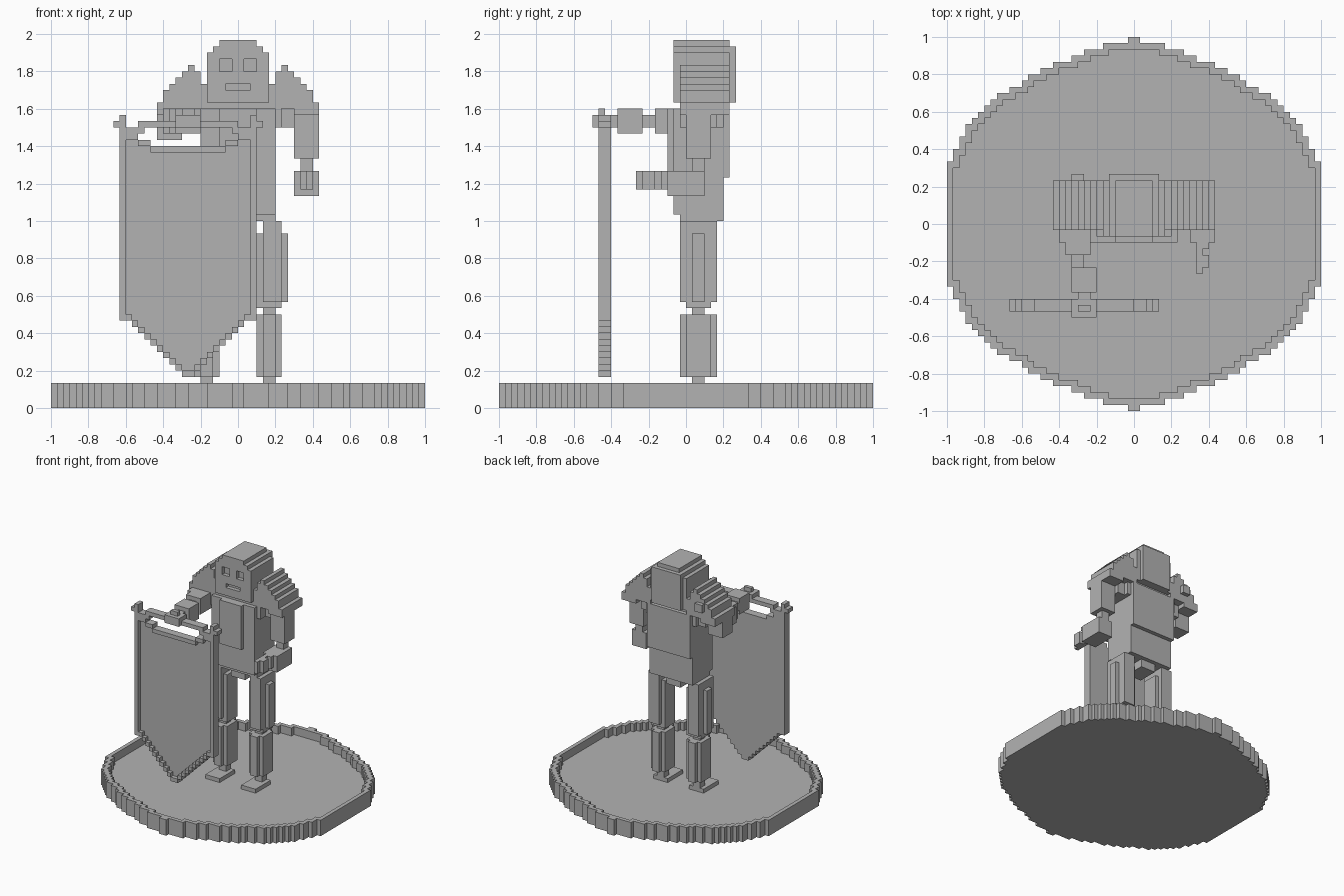
import bpy
import bmesh
from mathutils import Vector

UNIT = 1 / 30  # edge of one block

default_cube = bpy.data.objects.get("Cube")
if default_cube:
    bpy.data.objects.remove(default_cube, do_unlink=True)

stone = bpy.data.materials.new("plain grey")
stone.use_nodes = True
grey = (0.45, 0.45, 0.45, 1)
stone.diffuse_color = grey
stone.node_tree.nodes["Principled BSDF"].inputs["Base Color"].default_value = grey


def box(x0, x1, y0, y1, z0, z1):
    """Set of block cells filling a box."""
    return {(x, y, z) for x in range(x0, x1) for y in range(y0, y1) for z in range(z0, z1)}


def join(*boxes):
    """Union of several boxes."""
    cells = set()
    for bounds in boxes:
        cells |= box(*bounds)
    return cells


def mirrored(cells, centre=0):
    """Reflect cells left to right about a centre line."""
    return {(2 * centre - 1 - x, y, z) for x, y, z in cells}


def build(name, cells):
    """Make a mesh from the outer skin of the cells, with coplanar faces merged."""
    bm = bmesh.new()
    corners = {}

    def corner(position):
        key = tuple(position)
        if key not in corners:
            corners[key] = bm.verts.new(Vector(key) * UNIT)
        return corners[key]

    for cell in cells:
        for axis in range(3):
            for side in (0, 1):
                neighbour = list(cell)
                neighbour[axis] += 2 * side - 1
                if tuple(neighbour) in cells:
                    continue
                u, v = (axis + 1) % 3, (axis + 2) % 3
                loop = []
                for du, dv in ((0, 0), (1, 0), (1, 1), (0, 1)):
                    point = list(cell)
                    point[axis] += side
                    point[u] += du
                    point[v] += dv
                    loop.append(corner(point))
                bm.faces.new(loop if side else loop[::-1])
    bmesh.ops.dissolve_limit(bm, angle_limit=0.01, verts=bm.verts[:], edges=bm.edges[:])
    mesh = bpy.data.meshes.new(name)
    bm.to_mesh(mesh)
    bm.free()
    mesh.materials.append(stone)
    item = bpy.data.objects.new(name, mesh)
    bpy.context.scene.collection.objects.link(item)
    return item


# Display base: rounded tray with a raised rim
outline = [(30, 9), (26, 17), (24, 19), (15, 24.5), (7, 28), (0, 29.8)]


def half_width(distance):
    for (xa, ya), (xb, yb) in zip(outline, outline[1:]):
        if ya <= distance <= yb:
            return xa + (xb - xa) * (distance - ya) / (yb - ya)
    return outline[0][0]


disc = {(x, y) for x, y, z in box(-30, 30, -30, 30, 0, 1)
        if abs(x + 0.5) < half_width(abs(y + 0.5))}
near = [(i, j) for i in (-1, 0, 1) for j in (-1, 0, 1)]
tray = set()
for x, y in disc:
    on_rim = any((x + i, y + j) not in disc for i, j in near)
    tray |= {(x, y, z) for z in range(4 if on_rim else 2)}
build("base_tray", tray)

# Legs
foot = join((3, 7, -3, 3, 2, 3), (4, 6, 1, 3, 3, 5))
shin = join((3, 7, 0, 4, 5, 15), (4, 6, -1, 5, 5, 15))
knee = join((4, 6, 1, 3, 15, 16), (3, 7, 0, 4, 16, 17))
thigh = join((3, 7, 0, 4, 17, 28), (4, 7, -1, 5, 17, 30), (7, 8, 1, 3, 17, 28))
for part, cells in (("foot", foot), ("shin", shin), ("knee", knee), ("thigh", thigh)):
    build("left_" + part, cells)
    build("right_" + part, mirrored(cells))

# Torso
build("hips", join((-6, 6, -1, 6, 30, 31), (-2, 2, 0, 5, 28, 30)))
build("waist", box(-6, 6, -2, 6, 31, 37))
build("chest", join((-6, 6, -2, 7, 37, 48), (-7, 7, -1, 6, 45, 48), (-3, 3, -3, -2, 37, 48)))
build("collar", box(-6, 6, -1, 6, 48, 50))

# Head with recessed eyes and mouth
skull = join((-5, 5, -2, 7, 49, 57), (-4, 4, -2, 8, 49, 58), (-3, 3, -2, 7, 58, 59))
eye = box(1, 3, -2, -1, 54, 56)
mouth = box(-2, 2, -2, -1, 51, 52)
build("head", skull - eye - mirrored(eye) - mouth)

# Shoulder guards: stepped arches
arch = {5: 52, 6: 54, 7: 55, 8: 54, 9: 53, 10: 52, 11: 51, 12: 49}
guard = set()
for column, top in arch.items():
    guard |= box(column, column + 1, -1, 7, 47 if column > 8 else 48, top)
guard |= box(6, 9, 1, 5, 45, 48)
build("left_shoulder_guard", guard)
build("right_shoulder_guard", mirrored(guard) | box(-10, -8, 7, 8, 50, 52))

# Left arm, bent forward at the elbow
build("left_upper_arm", join((9, 13, 0, 4, 40, 48), (10, 12, 1, 3, 38, 40)))
build("left_forearm", box(9, 13, -3, 3, 34, 38))
build("left_hand", join((10, 11, -8, -3, 35, 38), (11, 12, -7, -5, 35, 38),
                        (11, 12, -4, -3, 35, 38)))

# Right arm, reaching forward to the banner
build("right_upper_arm", box(-13, -9, 0, 4, 43, 48))
build("right_forearm", join((-12, -7, -3, 0, 44, 48), (-11, -7, -5, -3, 44, 48),
                            (-10, -8, -7, -5, 45, 47)))
build("right_hand", join((-10, -6, -11, -7, 44, 48), (-9, -7, -12, -11, 45, 47),
                         (-10, -6, -15, -12, 45, 47), (-9, -7, -14, -13, 47, 48)))

# Banner: sagging top edge, pointed bottom, raised border
MIDDLE = -8
cloth = set()
for step in range(10):
    x = MIDDLE - 10 + step
    low = 14 - step
    top = 44 if step < 2 else 43 if step < 4 else 42
    cloth |= box(x, x + 1, -13, -12, low, top)
    cloth |= box(x, x + 1, -14, -12, low, low + 1)
    cloth |= box(x, x + 1, -14, -12, top - 1, top)
build("banner_cloth", cloth | mirrored(cloth, MIDDLE))

rail = join((-19, -18, -14, -12, 14, 47), (-20, -18, -14, -12, 45, 46))
build("banner_right_rail", rail)
build("banner_left_rail", mirrored(rail, MIDDLE))

bar = join((-16, MIDDLE, -14, -12, 45, 46), (-17, -15, -14, -12, 44, 45),
           (-18, -17, -14, -12, 43, 45))
build("banner_crossbar", bar | mirrored(bar, MIDDLE))
